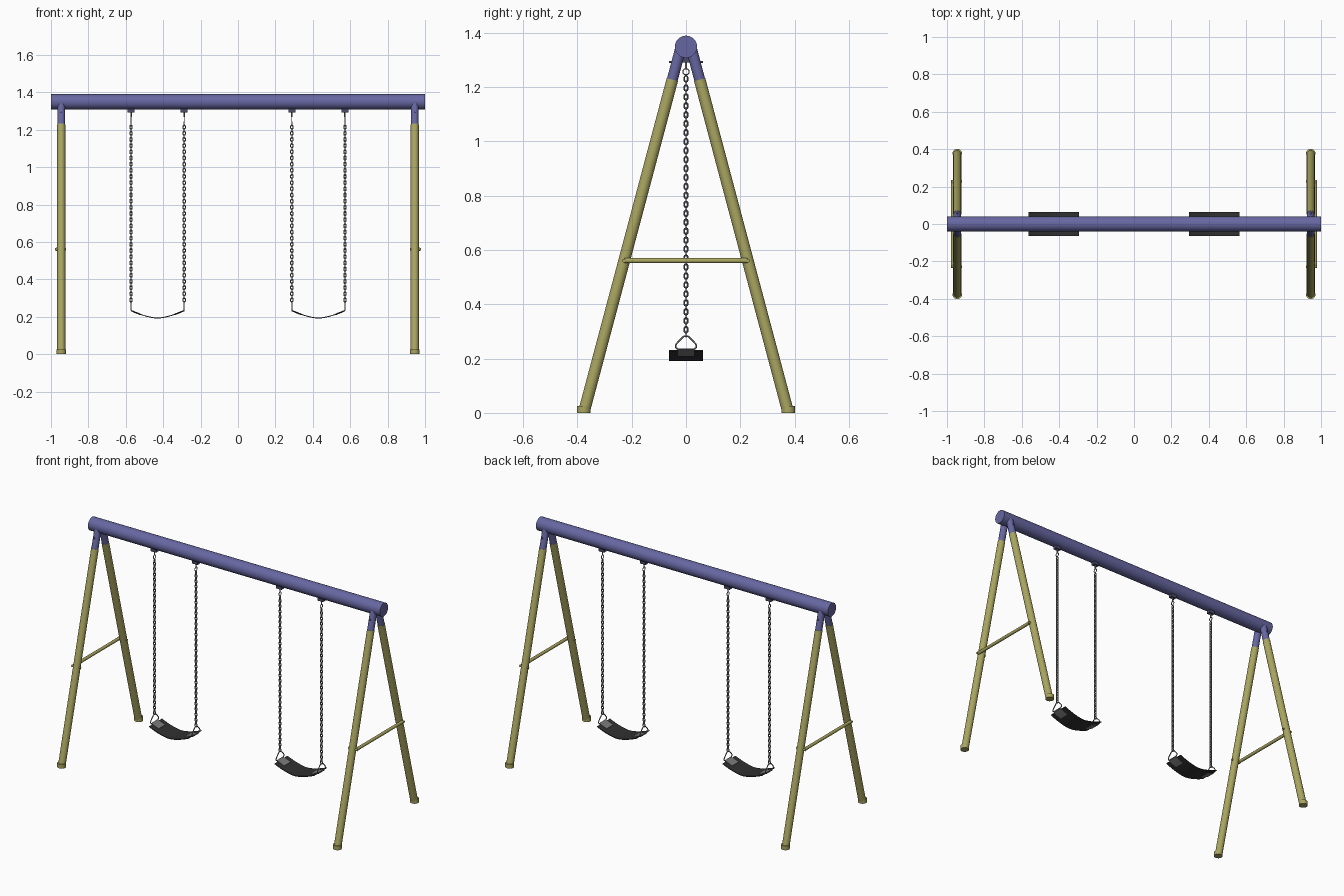
import bpy, bmesh, math
from mathutils import Vector, Matrix

old = bpy.data.objects.get("Cube")
if old:
    bpy.data.objects.remove(old)


def material(name, rgb):
    m = bpy.data.materials.new(name)
    m.use_nodes = True
    m.diffuse_color = (*rgb, 1)
    m.node_tree.nodes["Principled BSDF"].inputs["Base Color"].default_value = (*rgb, 1)
    return m


blue = material("blue paint", (0.135, 0.135, 0.36))
olive = material("olive yellow paint", (0.40, 0.38, 0.12))
steel = material("grey steel", (0.20, 0.20, 0.21))
hanger_paint = material("dark blue grey", (0.07, 0.07, 0.14))
rubber = material("black rubber", (0.03, 0.03, 0.03))


def link_object(name, data, mat, loc=(0, 0, 0)):
    ob = bpy.data.objects.new(name, data)
    ob.location = loc
    if not data.materials:
        data.materials.append(mat)
    bpy.context.collection.objects.link(ob)
    return ob


def finish(name, bm, mat, loc=(0, 0, 0)):
    """Turn a bmesh into an object with smooth sides and sharp rims."""
    bmesh.ops.recalc_face_normals(bm, faces=bm.faces)
    me = bpy.data.meshes.new(name)
    bm.to_mesh(me)
    bm.free()
    ob = link_object(name, me, mat, loc)
    bpy.ops.object.select_all(action="DESELECT")
    ob.select_set(True)
    bpy.context.view_layer.objects.active = ob
    bpy.ops.object.shade_smooth_by_angle(angle=math.radians(40))
    return ob


def tube(name, a, b, r, mat, sides=24):
    a, b = Vector(a), Vector(b)
    d = b - a
    bm = bmesh.new()
    turn = d.to_track_quat("Z", "Y").to_matrix().to_4x4()
    bmesh.ops.create_cone(bm, cap_ends=True, segments=sides, radius1=r, radius2=r,
                          depth=d.length, matrix=Matrix.Translation((a + b) / 2) @ turn)
    return finish(name, bm, mat)


def box(name, centre, size, mat):
    bm = bmesh.new()
    bmesh.ops.create_cube(bm, size=1, matrix=Matrix.Diagonal((*size, 1)))
    return finish(name, bm, mat, centre)


def add_ring(bm, radius, wire, stretch=0, angle=0, z=0, major=12, minor=6):
    """Wire ring standing upright, optionally stretched into a chain link."""
    spin = Matrix.Rotation(angle, 3, "Z")
    rows = []
    for i in range(major):
        t = 2 * math.pi * (i + 0.5) / major
        row = []
        for j in range(minor):
            p = 2 * math.pi * j / minor
            rad = radius + wire * math.cos(p)
            shift = math.copysign(stretch, math.sin(t))
            co = Vector((rad * math.cos(t), wire * math.sin(p), rad * math.sin(t) + shift + z))
            row.append(bm.verts.new(spin @ co))
        rows.append(row)
    for i in range(major):
        n = rows[(i + 1) % major]
        for j in range(minor):
            k = (j + 1) % minor
            bm.faces.new((rows[i][j], n[j], n[k], rows[i][k]))


# Frame
BEAM_Z, LEG_X = 1.349, 0.945


def leg_y(z):
    return 0.377 - 0.266 * z


tube("top_beam", (-1, 0, BEAM_Z), (1, 0, BEAM_Z), 0.041, blue, 32)
for sx, side in ((1, "left"), (-1, "right")):
    x = sx * LEG_X
    for sy, end in ((-1, "front"), (1, "back")):
        tag = f"{end}_{side}"

        def on_leg(z):
            return (x, sy * leg_y(z), z)

        tube("leg_" + tag, on_leg(0.012), on_leg(1.228), 0.0215, olive)
        tube("leg_sleeve_" + tag, on_leg(1.22), on_leg(BEAM_Z), 0.0202, blue)
        y = sy * leg_y(0)
        tube("foot_cap_" + tag, (x, y, 0), (x, y, 0.025), 0.025, olive)
        tube("sleeve_bolt_" + tag, (x, sy * 0.03, 1.293), (x, sy * 0.062, 1.293), 0.004, blue, 8)
        # Bolt holding the brace to the leg
        y = sy * leg_y(0.56)
        tube("brace_bolt_" + tag, (x - sx * 0.026, y, 0.561), (x + sx * 0.034, y, 0.561), 0.007, olive, 12)
    bx = sx * 0.969
    tube("side_brace_" + side, (bx, -0.226, 0.561), (bx, 0.226, 0.561), 0.0095, olive, 16)

# Shared chain mesh: a pair of crossed links, repeated upwards
PITCH, PAIRS = 0.0165, 29
bm = bmesh.new()
add_ring(bm, 0.0064, 0.0027, 0.0046)
add_ring(bm, 0.0064, 0.0027, 0.0046, math.pi / 2, PITCH)
chain_source = finish("chain", bm, steel)
chain_mesh = chain_source.data
bpy.data.objects.remove(chain_source)

# Swings
HALF = 0.135


def seat_z(u):
    return 0.193 + 0.037 * abs(u) ** 1.6


def curved_slab(name, cx, u0, u1, half_width, thick, mat, steps):
    """Slab following the sag of the seat from u0 to u1."""
    bm = bmesh.new()
    us = [u0 + (u1 - u0) * i / steps for i in range(steps + 1)]
    outline = [(u, thick / 2) for u in us] + [(u, -thick / 2) for u in reversed(us)]
    face = bm.faces.new([bm.verts.new((HALF * u, -half_width, seat_z(u) + dz)) for u, dz in outline])
    out = bmesh.ops.extrude_face_region(bm, geom=[face])
    moved = [v for v in out["geom"] if isinstance(v, bmesh.types.BMVert)]
    bmesh.ops.translate(bm, verts=moved, vec=(0, 2 * half_width, 0))
    return finish(name, bm, mat, (cx, 0, 0))


def handle(name, x):
    """Rounded triangular wire carrying the seat end."""
    cu = bpy.data.curves.new(name, "CURVE")
    cu.dimensions = "3D"
    cu.bevel_depth = 0.003
    cu.bevel_resolution = 2
    half = [(0.03, 0.235), (0.037, 0.240), (0.038, 0.248), (0.034, 0.256), (0.012, 0.279), (0.005, 0.283)]
    path = half + [(-y, z) for y, z in reversed(half)]
    sp = cu.splines.new("POLY")
    sp.points.add(len(path) - 1)
    for p, (y, z) in zip(sp.points, path):
        p.co = (0, y, z, 1)
    sp.use_cyclic_u = True
    link_object(name, cu, steel, (x, 0, 0))


for sx, side in ((1, "left"), (-1, "right")):
    cx = sx * 0.43
    curved_slab("seat_" + side, cx, -1, 1, 0.063, 0.005, rubber, 20)
    for e, end in ((1, "a"), (-1, "b")):
        tag = f"{side}_{end}"
        x = cx + e * 0.142
        curved_slab("seat_clamp_" + tag, cx, e * 0.68, e * 1.06, 0.03, 0.009, steel, 4)
        handle("seat_handle_" + tag, x)
        chain = link_object("chain_" + tag, chain_mesh, steel, (x, 0, 0.29))
        arr = chain.modifiers.new("links", "ARRAY")
        arr.count = PAIRS
        arr.use_relative_offset = False
        arr.use_constant_offset = True
        arr.constant_offset_displace = (0, 0, 2 * PITCH)
        # Hanger under the beam
        bm = bmesh.new()
        add_ring(bm, 0.0115, 0.0022, 0, math.pi / 2, 0, 16)
        finish("hanger_ring_" + tag, bm, steel, (x, 0, 1.257))
        tube("hanger_pin_" + tag, (x, 0, 1.267), (x, 0, 1.295), 0.004, steel, 12)
        box("hanger_plate_" + tag, (x, 0, 1.302), (0.037, 0.024, 0.022), hanger_paint)
